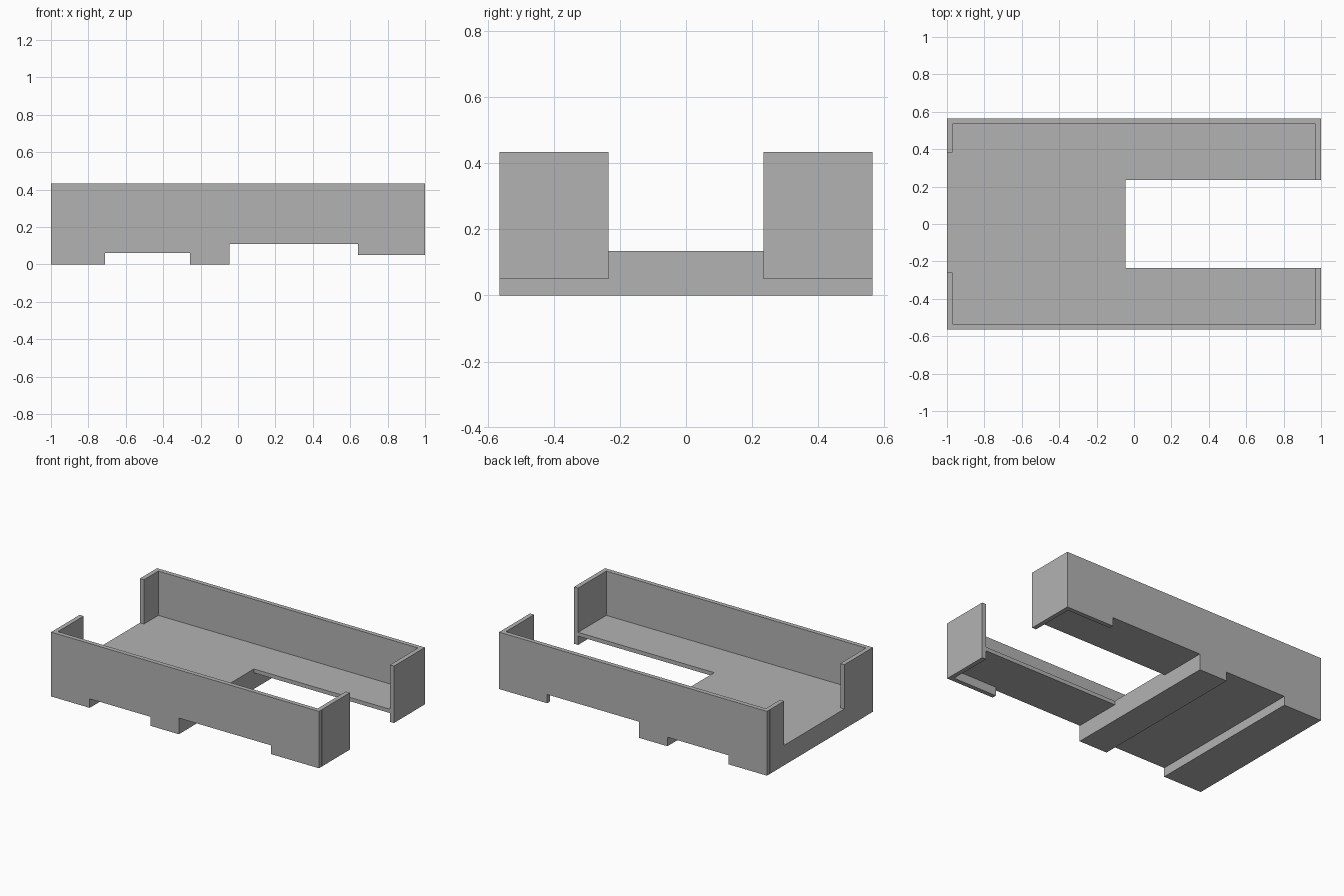
import bpy
import bmesh

cube = bpy.data.objects.get("Cube")
if cube:
    bpy.data.objects.remove(cube)

# One plain grey for the whole tray
GREY = (0.45, 0.45, 0.45, 1)
grey = bpy.data.materials.new("matte grey")
grey.use_nodes = True
grey.diffuse_color = GREY
grey.node_tree.nodes["Principled BSDF"].inputs["Base Color"].default_value = GREY

# Shared dimensions
END, SIDE, TOP, WALL = 1.0, 0.565, 0.434, 0.03
INNER = SIDE - WALL
DECK_TOP, DECK_BOTTOM = 0.135, 0.109
SLOT_X, SLOT_Y = -0.046, 0.235
LIP = 0.05
# Stepped underside: two feet with a shallow channel between them
STEPS = [(-END, 0), (-0.712, 0), (-0.712, 0.061), (-0.257, 0.061), (-0.257, 0), (SLOT_X, 0)]


def extrude(name, profile, y0, y1):
    """Extrude an x-z profile along y."""
    bm = bmesh.new()
    face = bm.faces.new([bm.verts.new((x, y0, z)) for x, z in profile])
    out = bmesh.ops.extrude_face_region(bm, geom=[face])
    moved = [v for v in out["geom"] if isinstance(v, bmesh.types.BMVert)]
    bmesh.ops.translate(bm, vec=(0, y1 - y0, 0), verts=moved)
    bmesh.ops.recalc_face_normals(bm, faces=bm.faces)
    mesh = bpy.data.meshes.new(name)
    bm.to_mesh(mesh)
    bm.free()
    mesh.materials.append(grey)
    obj = bpy.data.objects.new(name, mesh)
    bpy.context.collection.objects.link(obj)
    return obj


def box(name, x0, x1, y0, y1, z0, z1):
    return extrude(name, [(x0, z0), (x1, z0), (x1, z1), (x0, z1)], y0, y1)


# Solid stepped base on the closed half
extrude("stepped_base", STEPS + [(SLOT_X, DECK_TOP), (-END, DECK_TOP)], -INNER, INNER)

# Side wall outline follows the feet, then drops to a lip at the open end
wall = STEPS + [(SLOT_X, DECK_BOTTOM), (0.641, DECK_BOTTOM), (0.641, LIP),
                (END, LIP), (END, TOP), (-END, TOP)]

for side, s, post_y in (("front", -1, 0.26), ("back", 1, 0.382)):
    extrude(side + "_wall", wall, s * INNER, s * SIDE)
    # Thin deck arm beside the slot
    box(side + "_deck_arm", SLOT_X, END - WALL, s * SLOT_Y, s * INNER, DECK_BOTTOM, DECK_TOP)
    # End panel hanging below the deck at the slot end
    box(side + "_end_panel", END - WALL, END, s * SLOT_Y, s * INNER, LIP, TOP)
    # Short corner return standing on the base
    box(side + "_corner_return", -END, WALL - END, s * post_y, s * INNER, DECK_TOP, TOP)
